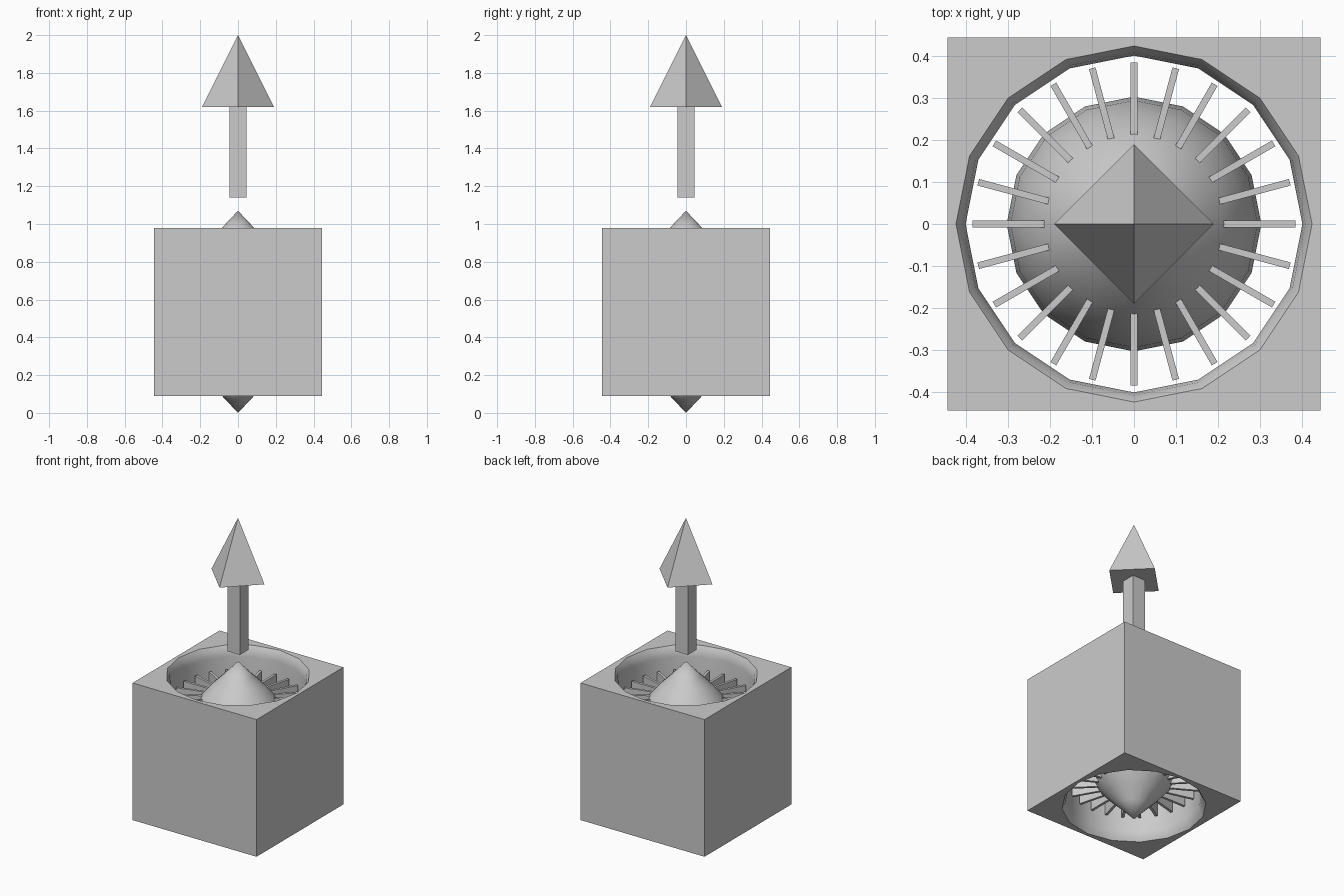
import bpy, bmesh, math
from mathutils import Matrix, Vector

if "Cube" in bpy.data.objects:
    bpy.data.objects.remove(bpy.data.objects["Cube"])

MID = 0.535  # mid height of housing and hub


def finish(name, bm, smooth=False):
    bmesh.ops.recalc_face_normals(bm, faces=bm.faces)
    mesh = bpy.data.meshes.new(name)
    bm.to_mesh(mesh)
    bm.free()
    ob = bpy.data.objects.new(name, mesh)
    bpy.context.collection.objects.link(ob)
    if smooth:
        smooth_by_angle(ob)
    return ob


def activate(ob):
    bpy.ops.object.select_all(action='DESELECT')
    ob.select_set(True)
    bpy.context.view_layer.objects.active = ob


def smooth_by_angle(ob):
    activate(ob)
    bpy.ops.object.shade_smooth_by_angle(angle=math.radians(32))


def add_box(bm, size, centre, rot=0.0):
    m = (Matrix.Rotation(rot, 4, 'Z') @ Matrix.Translation(Vector(centre))
         @ Matrix.Diagonal((*size, 1)))
    bmesh.ops.create_cube(bm, size=1, matrix=m)


def lathe(name, upper, smooth=False, sides=16):
    """Revolve an upper half profile (r, height above MID), mirrored below."""
    lower = [(r, -h) for r, h in reversed(upper) if h > 0]
    bm = bmesh.new()
    rings = []
    for r, h in upper + lower:
        if r == 0:
            rings.append([bm.verts.new((0, 0, MID + h))] * sides)
        else:
            rings.append([bm.verts.new((r * math.cos(2 * math.pi * i / sides),
                                        r * math.sin(2 * math.pi * i / sides), MID + h))
                          for i in range(sides)])
    for a, b in zip(rings, rings[1:]):
        for i in range(sides):
            j = (i + 1) % sides
            bm.faces.new(list(dict.fromkeys((a[i], a[j], b[j], b[i]))))
    return finish(name, bm, smooth)


# Cubic housing with a flared round duct through it
bm = bmesh.new()
add_box(bm, (0.89, 0.89, 0.89), (0, 0, MID))
housing = finish("housing", bm)
cutter = lathe("duct_cutter", [(0, 0.5), (0.425, 0.5), (0.425, 0.445),
                               (0.409, 0.42), (0.402, 0.38)])
cutter.hide_render = True
mod = housing.modifiers.new("duct", 'BOOLEAN')
mod.operation = 'DIFFERENCE'
mod.solver = 'EXACT'
mod.object = cutter
activate(housing)
bpy.ops.object.modifier_apply(modifier=mod.name)
bpy.data.objects.remove(cutter)
smooth_by_angle(housing)

# Pointed hub in the middle of the duct
lathe("hub", [(0, 0.535), (0.085, 0.445), (0.155, 0.375), (0.215, 0.305),
              (0.265, 0.22), (0.295, 0.12), (0.304, 0)], smooth=True)

# Ring of upright radial vanes
bm = bmesh.new()
for i in range(24):
    add_box(bm, (0.185, 0.016, 0.61), (0.2925, 0, MID), 2 * math.pi * i / 24)
finish("vanes", bm)

# Arrow above the housing
bm = bmesh.new()
add_box(bm, (0.09, 0.09, 0.48), (0, 0, 1.38))
finish("arrow_shaft", bm)

bm = bmesh.new()
base = [bm.verts.new((0.19 * x, 0.19 * y, 1.62)) for x, y in ((1, 0), (0, 1), (-1, 0), (0, -1))]
tip = bm.verts.new((0, 0, 2))
bm.faces.new(base)
for i in range(4):
    bm.faces.new((base[i], base[(i + 1) % 4], tip))
finish("arrow_head", bm)
